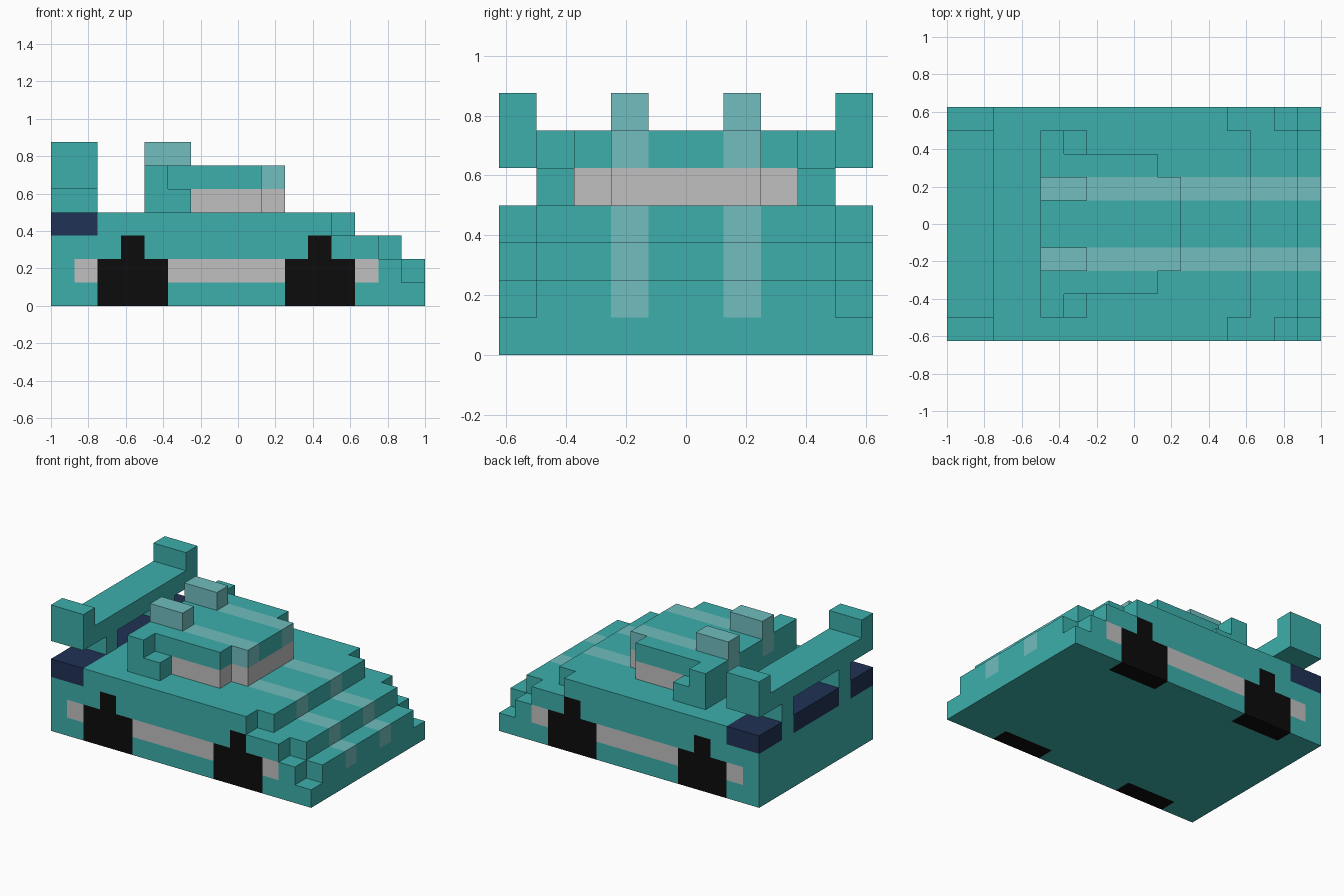
import bpy, bmesh
from mathutils import Vector

cube = bpy.data.objects.get("Cube")
if cube:
    bpy.data.objects.remove(cube, do_unlink=True)

U = 0.125  # one block


def material(name, rgb):
    m = bpy.data.materials.new(name)
    m.use_nodes = True
    m.diffuse_color = (*rgb, 1)
    m.node_tree.nodes["Principled BSDF"].inputs["Base Color"].default_value = (*rgb, 1)
    return m


TEAL = material("teal paint", (0.045, 0.429, 0.407))
PALE = material("pale stripe", (0.165, 0.509, 0.521))
GREY = material("grey trim", (0.527, 0.527, 0.527))
NAVY = material("navy lights", (0.0144, 0.032, 0.091))
BLACK = material("black tyre", (0.0037, 0.0037, 0.0037))


def mirror(*boxes):
    """Boxes plus their copies on the other side of y = 0."""
    return list(boxes) + [(a, b, -d, -c, e, f) for a, b, c, d, e, f in boxes]


def cells(boxes):
    return {(x, y, z) for x0, x1, y0, y1, z0, z1 in boxes
            for x in range(x0, x1) for y in range(y0, y1) for z in range(z0, z1)}


def part(name, boxes, mats, rule=None, cut=()):
    """Outer skin of a set of block boxes (x0, x1, y0, y1, z0, z1) as one mesh."""
    solid = cells(boxes) - cells(cut)
    bm = bmesh.new()
    for c in sorted(solid):
        for axis in range(3):
            for s in (-1, 1):
                n = [0, 0, 0]
                n[axis] = s
                if tuple(a + b for a, b in zip(c, n)) in solid:
                    continue
                mid = Vector(c) + Vector((0.5, 0.5, 0.5))
                u, v = Vector(), Vector()
                u[(axis + 1) % 3] = 0.5
                v[(axis + 2) % 3] = 0.5 * s
                o = mid + Vector(n) * 0.5
                f = bm.faces.new([bm.verts.new(p * U) for p in
                                  (o - u - v, o + u - v, o + u + v, o - u + v)])
                f.material_index = rule(mid, n) if rule else 0
    bmesh.ops.remove_doubles(bm, verts=bm.verts, dist=1e-4)
    bmesh.ops.dissolve_limit(bm, angle_limit=0.01, verts=bm.verts, edges=bm.edges,
                             delimit={'MATERIAL'})
    me = bpy.data.meshes.new(name)
    bm.to_mesh(me)
    bm.free()
    for m in mats:
        me.materials.append(m)
    ob = bpy.data.objects.new(name, me)
    bpy.context.collection.objects.link(ob)
    return ob


def body_paint(p, n):
    # racing stripes over the bonnet and nose
    if (n[0] > 0 or n[2] > 0) and 1 < abs(p.y) < 2 and p.x > -4 and p.z > 1:
        return 1
    # grey band along the sills
    if n[1] and abs(p.y) > 4 and 1 < p.z < 2 and -7 < p.x < 6:
        return 2
    return 0


def roof_paint(p, n):
    return 1 if 1 < abs(p.y) < 2 and n[2] >= 0 else 0


# wheels sit flush in the body, each with a one-block crown
wheels = {}
for end, x in (("rear", -6), ("front", 2)):
    for side, y in (("right", -5), ("left", 4)):
        wheels[f"{end}_wheel_{side}"] = [(x, x + 3, y, y + 1, 0, 2),
                                         (x + 1, x + 2, y, y + 1, 2, 3)]
for name, boxes in wheels.items():
    part(name, boxes, [BLACK])

# tail lights across the back edge
corner_lights = mirror((-8, -6, 3, 5, 3, 4))
centre_light = [(-8, -6, -2, 2, 3, 4)]
part("corner_tail_lights", corner_lights, [NAVY])
part("centre_tail_light", centre_light, [NAVY])

# stepped body; every step is one block shorter at the corners
body = [(-8, 8, -5, 5, 0, 1),
        (-8, 8, -4, 4, 1, 2), (-8, 7, -5, 5, 1, 2),
        (-8, 7, -4, 4, 2, 3), (-8, 6, -5, 5, 2, 3),
        (-8, 5, -4, 4, 3, 4), (-8, 4, -5, 5, 3, 4)]
cutouts = [b for w in wheels.values() for b in w] + corner_lights + centre_light
part("body", body, [TEAL, PALE, GREY], body_paint, cutouts)

# cabin: glass band, rear wall, roof, hooked side pillars
part("windows", [(-2, 1, -3, 3, 4, 5), (1, 2, -2, 2, 4, 5)], [GREY])
part("cabin_rear", [(-4, -2, -3, 3, 4, 5)], [TEAL])
part("roof", [(-4, 1, -3, 3, 5, 6), (1, 2, -2, 2, 5, 6)], [TEAL, PALE], roof_paint)
part("side_pillars", mirror((-4, -3, 3, 4, 4, 6), (-3, -2, 3, 4, 4, 5)), [TEAL])
part("roof_scoops", mirror((-4, -2, 1, 2, 6, 7)), [PALE])

# spoiler
part("spoiler_posts", mirror((-8, -6, 2, 3, 4, 5)), [TEAL])
part("spoiler_wing", [(-8, -6, -4, 4, 5, 6)] + mirror((-8, -6, 4, 5, 5, 7)), [TEAL])
